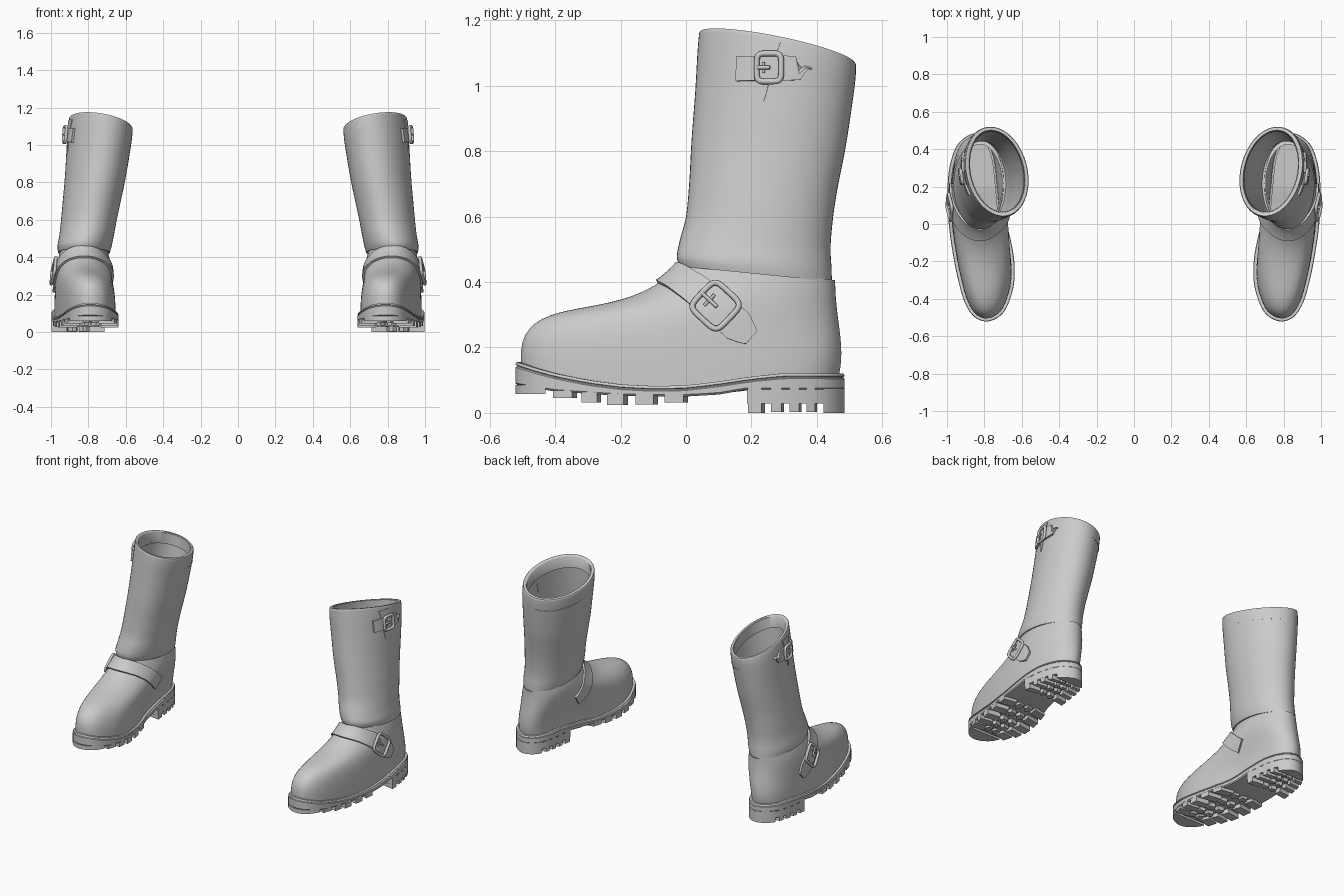
import bpy, bmesh
from math import sin, cos, pi
from mathutils import Vector as V
from mathutils.bvhtree import BVHTree

if "Cube" in bpy.data.objects:
    bpy.data.objects.remove(bpy.data.objects["Cube"])


def finish(bm, name, angle=40):
    """Turn a bmesh of the right boot into an object mirrored to both boots."""
    bmesh.ops.recalc_face_normals(bm, faces=bm.faces)
    me = bpy.data.meshes.new(name)
    bm.to_mesh(me)
    bm.free()
    ob = bpy.data.objects.new(name, me)
    bpy.context.collection.objects.link(ob)
    bpy.ops.object.select_all(action='DESELECT')
    ob.select_set(True)
    bpy.context.view_layer.objects.active = ob
    bpy.ops.object.shade_smooth_by_angle(angle=angle * pi / 180)
    m = ob.modifiers.new("mirror", 'MIRROR')
    m.use_mirror_merge = False
    return ob


def loft(name, rings, cyclic=False, caps=False, strip=False, angle=40):
    bm = bmesh.new()
    R = [[bm.verts.new(p) for p in r] for r in rings]
    n = len(R[0])
    for a, b in zip(R, R[1:] + (R[:1] if cyclic else [])):
        for i in range(n):
            bm.faces.new((a[i], a[(i + 1) % n], b[(i + 1) % n], b[i]))
    if caps:
        bm.faces.new(R[0])
        bm.faces.new(R[-1])
    if strip:  # fill the first ring with cross strips
        r = R[0]
        bm.faces.new((r[0], r[1], r[n - 1]))
        bm.faces.new((r[n // 2 - 1], r[n // 2], r[n // 2 + 1]))
        for i in range(1, n // 2 - 1):
            bm.faces.new((r[i], r[i + 1], r[n - i - 1], r[n - i]))
    return finish(bm, name, angle)


def spline(pts, k, cyclic=False):
    pts, out = [V(p) for p in pts], []
    n = len(pts)
    at = lambda i: pts[i % n] if cyclic else pts[max(0, min(n - 1, i))]
    for i in range(n if cyclic else n - 1):
        a, b, c, d = (at(i + j) for j in (-1, 0, 1, 2))
        for s in range(k):
            t = s / k
            out.append(b + (c - a) * (t / 2) + (2 * a - 5 * b + 4 * c - d) * (t * t / 2)
                       + (3 * b - a - 3 * c + d) * (t ** 3 / 2))
    return out if cyclic else out + [pts[-1]]


def interp(tab, x):
    if x <= tab[0][0]:
        return tab[0][1]
    for (a, u), (b, v) in zip(tab, tab[1:]):
        if x <= b:
            return u + (v - u) * (x - a) / (b - a)
    return tab[-1][1]


# Sole outline: toe, outer side, heel, inner side
OUT = spline([(.775, -.52), (.85, -.50), (.905, -.42), (.945, -.28), (.975, -.12), (.993, .03),
              (.998, .18), (.983, .32), (.94, .43), (.855, .485), (.78, .455), (.735, .36),
              (.715, .2), (.70, .06), (.665, -.06), (.64, -.2), (.645, -.34), (.695, -.47)], 4, True)
N = len(OUT)
H = N // 2
TOP = [(-.52, .155), (-.46, .136), (-.4, .12), (-.3, .1), (-.2, .087), (-.1, .082), (0, .084),
       (.1, .096), (.2, .111), (.3, .121), (.5, .12)]
BOT = [(-.52, .085), (-.4, .065), (-.2, .052), (0, .05), (.1, .056), (.18, .07), (.5, .07)]


def inset(i, d):
    t = (OUT[(i + 1) % N] - OUT[i - 1]).normalized()
    return OUT[i] + V((-t.y, t.x)) * d


def sole_ring(d, tab, dz):
    return [(*inset(i, d), interp(tab, OUT[i].y) + dz) for i in range(N)]


loft("sole", [sole_ring(.006, BOT, 0), sole_ring(0, BOT, .006), sole_ring(0, TOP, -.016),
              sole_ring(.004, TOP, -.013), sole_ring(.004, TOP, -.010), sole_ring(0, TOP, -.008),
              sole_ring(.003, TOP, 0), sole_ring(.028, TOP, 0)], strip=True)


# Heel block and tread lugs
def edge(y, outer):
    side = OUT[:H + 1] if outer else [OUT[0]] + OUT[:H - 1:-1]
    return interp([(p.y, p.x) for p in side], y)


def prism(bm, pts, z0, z1):
    lo = [bm.verts.new((p[0], p[1], z0)) for p in pts]
    hi = [bm.verts.new((p[0], p[1], z1)) for p in pts]
    bm.faces.new(lo)
    n = len(pts)
    for i in range(n):
        bm.faces.new((lo[i], lo[(i + 1) % n], hi[(i + 1) % n], hi[i]))
    return hi


heel_pts = ([(edge(.187, True), .187)] + [p for p in OUT if p.y > .19] + [(edge(.187, False), .187)])
bm = bmesh.new()
prism(bm, heel_pts, .028, .072)
finish(bm, "heel_block")

bm = bmesh.new()
lug = lambda pts, z0, z1: bm.faces.new(prism(bm, pts, z0, z1))
lug([(edge(.42, True), .42)] + [p for p in OUT if p.y > .423] + [(edge(.42, False), .42)], 0, .074)
toe = OUT[H:] + OUT[:H]
lug([(edge(-.43, False), -.43)] + [p for p in toe if p.y < -.433] + [(edge(-.43, True), -.43)], .058, .085)
rows = [(-.37, .036, .045), (-.29, .03, .032), (-.21, .032, .024), (-.12, .034, .026), (-.03, .036, .032),
        (.215, .026, 0), (.28, .02, .002), (.335, .018, .002), (.385, .016, .002)]
for y, h, z in rows:
    top = interp(BOT, y) + .006
    xo, xi = edge(y, True), edge(y, False)
    w = xo - xi
    for outer, s in ((True, -1), (False, 1)):
        a, b = edge(y - h, outer), edge(y + h * .6, outer)
        lug([(a, y - h), (b, y + h * .6), (b + s * w * .27, y + h), (a + s * w * .3, y - h * .5)], z, top)
    for f in (.4, .6):  # centre lugs
        x, r = xi + w * f, w * .075
        lug([(x - r, y - h * .3), (x, y - h * .75), (x + r, y), (x + r * .6, y + h * .8), (x - r, y + h * .6)],
            z + .004, top)
finish(bm, "tread_lugs", 25)

# Foot upper: curves from the sole edge up to the ankle collar
profiles = []
for i in range(N):
    a = 2 * pi * i / N
    c, s, f = cos(a), sin(a), max(0, cos(a))
    b = inset(i, .017)
    p0 = V((b.x, b.y, interp(TOP, OUT[i].y) - .002))
    p3 = V((.824 + .126 * s, .219 - .237 * c, .432 + .026 * c))
    p1 = p0 + V((0, -.02 * c, .17 + .075 * c))
    p2 = p3 + V((.04 * s, -.17 * f, -.12 - .09 * f))
    profiles.append([p0 * (1 - t) ** 3 + p1 * 3 * t * (1 - t) ** 2 + p2 * 3 * t * t * (1 - t) + p3 * t ** 3
                     for t in [j / 20 for j in range(21)]])
foot = loft("foot_upper", [[p[j] for p in profiles] for j in range(21)])


# Shaft: rows of z, x range, y range, tilt over x and y, skew
def shaft_ring(row, d=0, dz=0, n=56):
    z, x0, x1, y0, y1, ta, tb, k = row
    cx, cy, rx, ry = (x0 + x1) / 2, (y0 + y1) / 2, (x1 - x0) / 2 - d, (y1 - y0) / 2 - d
    ring = []
    for i in range(n):
        x, y = rx * sin(2 * pi * i / n), -ry * cos(2 * pi * i / n)
        ring.append((cx + x + k * y, cy + y, z + dz + ta * x + tb * y))
    return ring


shaft_rows = spline([(.425, .685, .962, -.020, .446, 0, -.10, 0), (.46, .675, .965, -.028, .445, 0, -.08, 0),
                     (.52, .663, .955, -.018, .442, 0, -.05, .02), (.6, .648, .946, 0, .45, 0, 0, .04),
                     (.7, .628, .936, .01, .465, .03, -.02, .06), (.82, .605, .924, .017, .487, .08, -.06, .09),
                     (.95, .585, .915, .028, .505, .15, -.12, .12), (1.06, .57, .907, .035, .518, .2, -.17, .14),
                     (1.112, .567, .90, .04, .52, .22, -.2, .14)], 4)
last = shaft_rows[-1]
rings = [shaft_ring(shaft_rows[0], .02, .004)] + [shaft_ring(r) for r in shaft_rows]
rings += [shaft_ring(last, .003, .004), shaft_ring(last, .018, .004), shaft_ring(last, .022),
          shaft_ring(last, .026, -.07), shaft_ring(last, .006, -.074)]
shaft = loft("shaft", rings)


# Straps and buckles laid on the leather
def projector(ob):
    me = ob.data
    tree = BVHTree.FromPolygons([v.co.copy() for v in me.vertices], [p.vertices[:] for p in me.polygons])

    def project(p):
        loc, n, _, _ = tree.find_nearest(p)
        return loc, (n if n.dot(loc - V((.82, .15, loc.z - .1))) > 0 else -n)
    return project


def strap(name, project, path, widths, off):
    P = [project(p) for p in spline(path, 6)]
    wt = [(i / (len(widths) - 1), w) for i, w in enumerate(widths)]
    out = []
    for i, (loc, n) in enumerate(P):
        t = P[min(i + 1, len(P) - 1)][0] - P[max(i - 1, 0)][0]
        side = n.cross(t).normalized() * interp(wt, i / (len(P) - 1)) / 2
        row = [project(loc + side * (s / 4)) for s in range(-4, 5)]
        out.append([q + m * off for q, m in row] + [q - m * .003 for q, m in reversed(row)])
    loft(name, out, caps=True)


def tube(name, pts, n, r, cyclic):
    rings = []
    k = len(pts)
    for i, p in enumerate(pts):
        t = pts[(i + 1) % k] - pts[i - 1] if cyclic else pts[-1] - pts[0]
        u = n.cross(t).normalized()
        rings.append([p + (u * cos(a) + n * sin(a)) * r for a in [2 * pi * j / 8 for j in range(8)]])
    loft(name, rings, cyclic=cyclic, caps=not cyclic, angle=50)


def buckle(name, project, at, direction, l, w, lift):
    loc, n = project(V(at))
    side = n.cross(V(direction)).normalized()
    t = side.cross(n)
    c = loc + n * lift
    sp = lambda v: (1 if v > 0 else -1) * abs(v) ** .4
    loop = [c + t * l * sp(cos(a)) + side * w * sp(sin(a)) for a in [2 * pi * (j + .5) / 32 for j in range(32)]]
    tube(name + "_frame", loop, n, .009, True)
    tube(name + "_pin", [c - t * l + n * .004, c + t * l * .1 + n * .004], n, .006, False)
    tube(name + "_bar", [c - t * l * .45 - side * w * .4, c - t * l * .45 + side * w * .4], n, .005, False)


on_foot, on_shaft = projector(foot), projector(shaft)
strap("ankle_strap", on_foot,
      [(.71, .15, .27), (.71, .07, .33), (.745, 0, .39), (.82, -.05, .42), (.90, -.02, .41), (.95, .04, .37),
       (.97, .11, .31), (.98, .16, .265), (.98, .20, .23)],
      [.085, .085, .085, .085, .09, .095, .1, .1, .05], .012)
buckle("ankle_buckle", on_foot, (.97, .092, .325), (0, .1, -.095), .058, .058, .018)
strap("gusset", on_shaft, [(.90, .245, 1.135), (.91, .24, 1.05), (.92, .235, .955)], [.09, .045, .003], .004)
strap("top_strap", on_shaft,
      [(.91, .14, 1.055), (.92, .2, 1.055), (.92, .26, 1.055), (.91, .32, 1.053), (.89, .378, 1.052)],
      [.075, .075, .075, .075, .075, .075, .07, .03], .012)
buckle("top_buckle", on_shaft, (.91, .256, 1.055), (0, 1, 0), .038, .043, .018)
